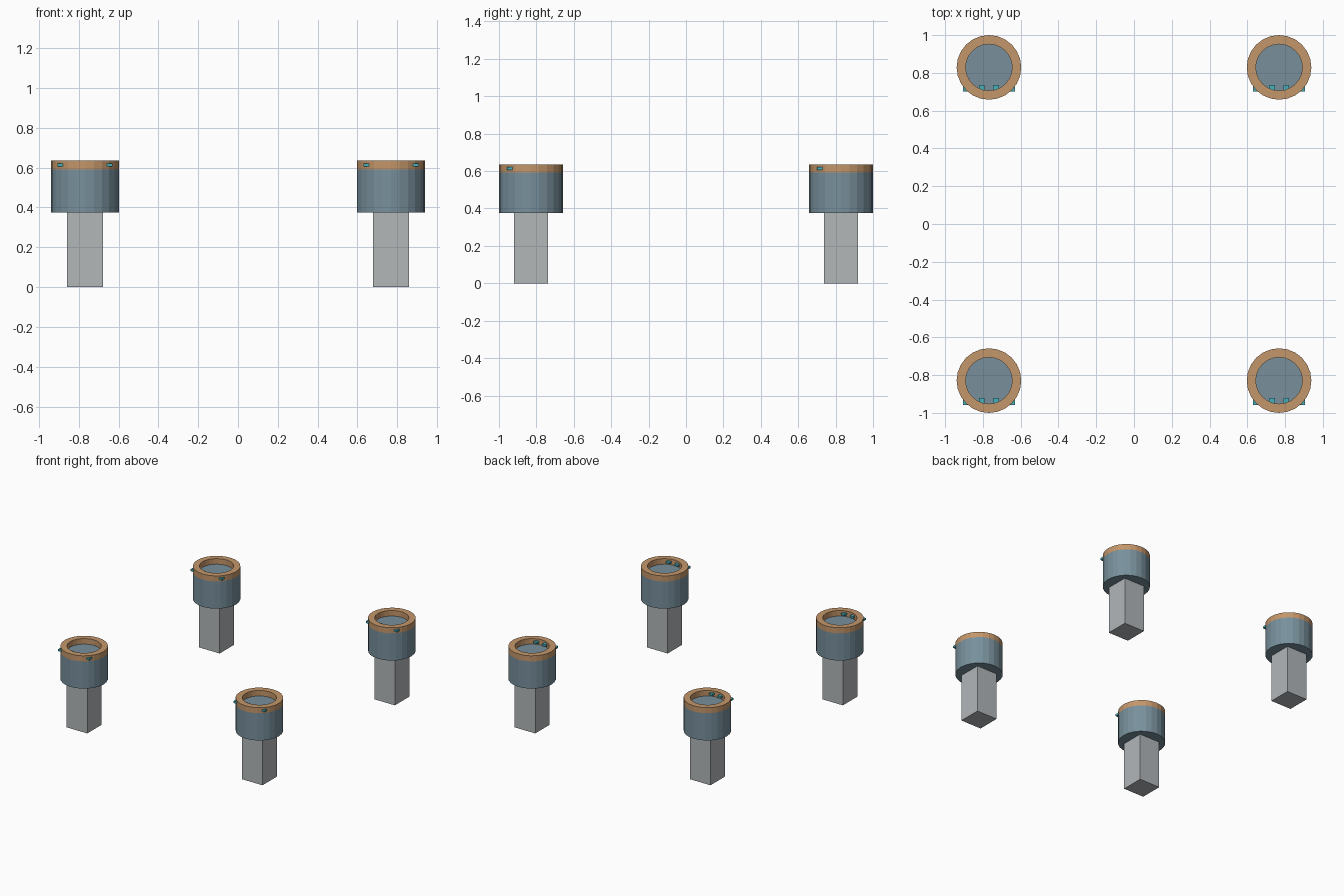
import bpy, bmesh, math
from mathutils import Matrix, Vector

cube = bpy.data.objects.get("Cube")
if cube:
    bpy.data.objects.remove(cube, do_unlink=True)

SIDES = 24
OUTER, INNER = 0.171, 0.123
BODY_Z, RING_Z, TOP_Z = 0.376, 0.592, 0.636


def material(name, hex_colour):
    rgb = [int(hex_colour[i:i + 2], 16) / 255 for i in (0, 2, 4)]
    linear = [c / 12.92 if c < 0.04 else ((c + 0.055) / 1.055) ** 2.4 for c in rgb]
    mat = bpy.data.materials.new(name)
    mat.use_nodes = True
    mat.diffuse_color = (*linear, 1)
    mat.node_tree.nodes["Principled BSDF"].inputs["Base Color"].default_value = (*linear, 1)
    return mat


def finish(bm, name, mat, location):
    bmesh.ops.recalc_face_normals(bm, faces=bm.faces[:])
    mesh = bpy.data.meshes.new(name)
    bm.to_mesh(mesh)
    bm.free()
    mesh.materials.append(mat)
    obj = bpy.data.objects.new(name, mesh)
    obj.location = location
    bpy.context.collection.objects.link(obj)


def add_box(bm, centre, size):
    bmesh.ops.create_cube(bm, size=1, matrix=Matrix.Translation(centre) @ Matrix.Diagonal((*size, 1)))


slate = material("slate_blue", "78909C")
tan = material("tan_rim", "C4966A")
grey = material("light_grey", "B2B7B9")
teal = material("teal", "48B0BA")


def build_pillar(prefix, location):
    # Square post
    bm = bmesh.new()
    add_box(bm, (0, 0, BODY_Z / 2), (0.18, 0.18, BODY_Z))
    finish(bm, prefix + "_post", grey, location)

    # Round body
    bm = bmesh.new()
    bmesh.ops.create_cone(bm, cap_ends=True, segments=SIDES, radius1=OUTER, radius2=OUTER,
                          depth=RING_Z - BODY_Z,
                          matrix=Matrix.Translation((0, 0, (RING_Z + BODY_Z) / 2)))
    finish(bm, prefix + "_body", slate, location)

    # Open rim ring
    bm = bmesh.new()
    profile = [(INNER, RING_Z), (OUTER, RING_Z), (OUTER, TOP_Z), (INNER, TOP_Z)]
    verts = [bm.verts.new((r, 0, z)) for r, z in profile]
    edges = [bm.edges.new((verts[i - 1], verts[i])) for i in range(4)]
    bmesh.ops.spin(bm, geom=verts + edges, axis=(0, 0, 1), cent=(0, 0, 0),
                   angle=math.tau, steps=SIDES, use_duplicate=False)
    bmesh.ops.remove_doubles(bm, verts=bm.verts[:], dist=0.0005)
    finish(bm, prefix + "_rim", tan, location)

    # Row of small blocks set through the front of the rim
    bm = bmesh.new()
    for x in (-0.122, -0.038, 0.038, 0.122):
        add_box(bm, (x, -0.111, 0.614), (0.031, 0.035, 0.016))
    finish(bm, prefix + "_rim_blocks", teal, location)


for side, x in (("right", -0.768), ("left", 0.768)):
    for end, y in (("front", -0.829), ("back", 0.829)):
        build_pillar(end + "_" + side, Vector((x, y, 0)))
